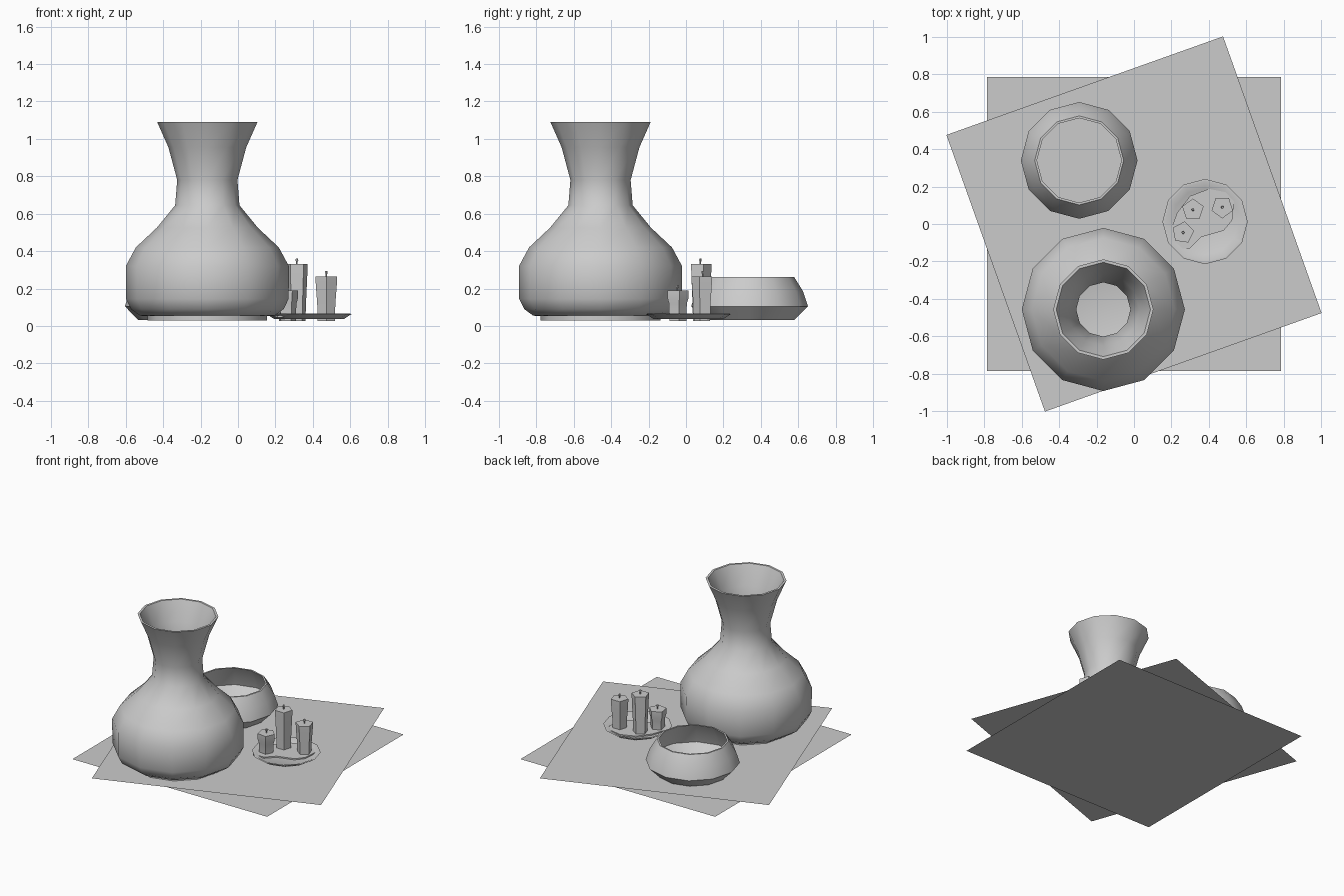
import bpy, bmesh, math

if "Cube" in bpy.data.objects:
    bpy.data.objects.remove(bpy.data.objects["Cube"])


def finish(name, bm, loc=(0, 0, 0), angle=42):
    bmesh.ops.remove_doubles(bm, verts=bm.verts, dist=1e-5)
    bmesh.ops.recalc_face_normals(bm, faces=bm.faces)
    me = bpy.data.meshes.new(name)
    bm.to_mesh(me)
    bm.free()
    ob = bpy.data.objects.new(name, me)
    bpy.context.collection.objects.link(ob)
    ob.location = loc
    bpy.ops.object.select_all(action='DESELECT')
    ob.select_set(True)
    bpy.context.view_layer.objects.active = ob
    bpy.ops.object.shade_smooth_by_angle(angle=math.radians(angle))
    return ob


def lathe(name, profile, loc, sides=12, phase=0, angle=42):
    """Spin (radius, z) pairs about z, closing both ends with a flat cap."""
    bm = bmesh.new()
    rings = []
    for r, z in profile:
        rings.append([bm.verts.new((r * math.cos(phase + math.tau * i / sides),
                                    r * math.sin(phase + math.tau * i / sides), z))
                      for i in range(sides)])
    for a, b in zip(rings, rings[1:]):
        for i in range(sides):
            j = (i + 1) % sides
            bm.faces.new((a[i], a[j], b[j], b[i]))
    bm.faces.new(rings[0])
    bm.faces.new(rings[-1])
    return finish(name, bm, loc, angle)


# Two stacked square cloths, the upper one turned
for name, z, turn in (("lower_cloth", 0, 0), ("upper_cloth", 0.026, 19.6)):
    bm = bmesh.new()
    bmesh.ops.create_grid(bm, x_segments=1, y_segments=1, size=0.785)
    cloth = finish(name, bm, (0, 0, z))
    cloth.rotation_euler.z = math.radians(turn)

# Large vase: foot, round belly, flared neck, then the inner wall
lathe("vase", [(0.32, 0.03), (0.32, 0.052), (0.36, 0.055), (0.408, 0.09),
               (0.435, 0.145), (0.436, 0.32), (0.382, 0.42), (0.27, 0.525),
               (0.172, 0.645), (0.161, 0.78), (0.208, 0.955), (0.268, 1.09),
               (0.252, 1.09), (0.192, 0.955), (0.145, 0.78), (0.156, 0.645),
               (0.255, 0.515), (0.367, 0.408), (0.42, 0.31), (0.42, 0.15),
               (0.394, 0.1), (0.345, 0.068)], (-0.164, -0.457, 0))

# Wide bowl
lathe("bowl", [(0.24, 0.032), (0.312, 0.105), (0.286, 0.185), (0.238, 0.262),
               (0.226, 0.262), (0.271, 0.182), (0.296, 0.108), (0.232, 0.048)],
      (-0.293, 0.34, 0))

# Shallow candle plate
lathe("candle_plate", [(0.185, 0.036), (0.228, 0.064), (0.216, 0.066), (0.178, 0.046)],
      (0.38, 0.013, 0))

# Melted wax pool, domed inwards from an irregular outline
outline = [(0.21, -0.13), (0.30, -0.13), (0.36, -0.07), (0.41, -0.055),
           (0.48, -0.035), (0.525, 0.02), (0.535, 0.12), (0.49, 0.17),
           (0.40, 0.188), (0.30, 0.15), (0.23, 0.06), (0.19, -0.05)]
bm = bmesh.new()
pool = bm.faces.new([bm.verts.new((x, y, 0.044)) for x, y in outline])
bmesh.ops.inset_region(bm, faces=[pool], thickness=0.025, depth=0, use_boundary=True)
for v in pool.verts:
    v.co.z = 0.055
finish("wax_pool", bm)

# Pentagonal candles with little wicks
candles = [("tall", 0.315, 0.076, 0.33, 90), ("medium", 0.472, 0.09, 0.264, -90),
           ("short", 0.262, -0.046, 0.19, 82)]
for name, x, y, top, turn in candles:
    lathe(name + "_candle", [(0.048, 0.027), (0.051, 0.12), (0.059, top - 0.045), (0.06, top)],
          (x, y, 0), 5, math.radians(turn))
    lathe(name + "_wick", [(0.004, top - 0.005), (0.004, top + 0.012),
                           (0.008, top + 0.02), (0.006, top + 0.03)][:4],
          (x, y, 0), 5, math.radians(turn))
